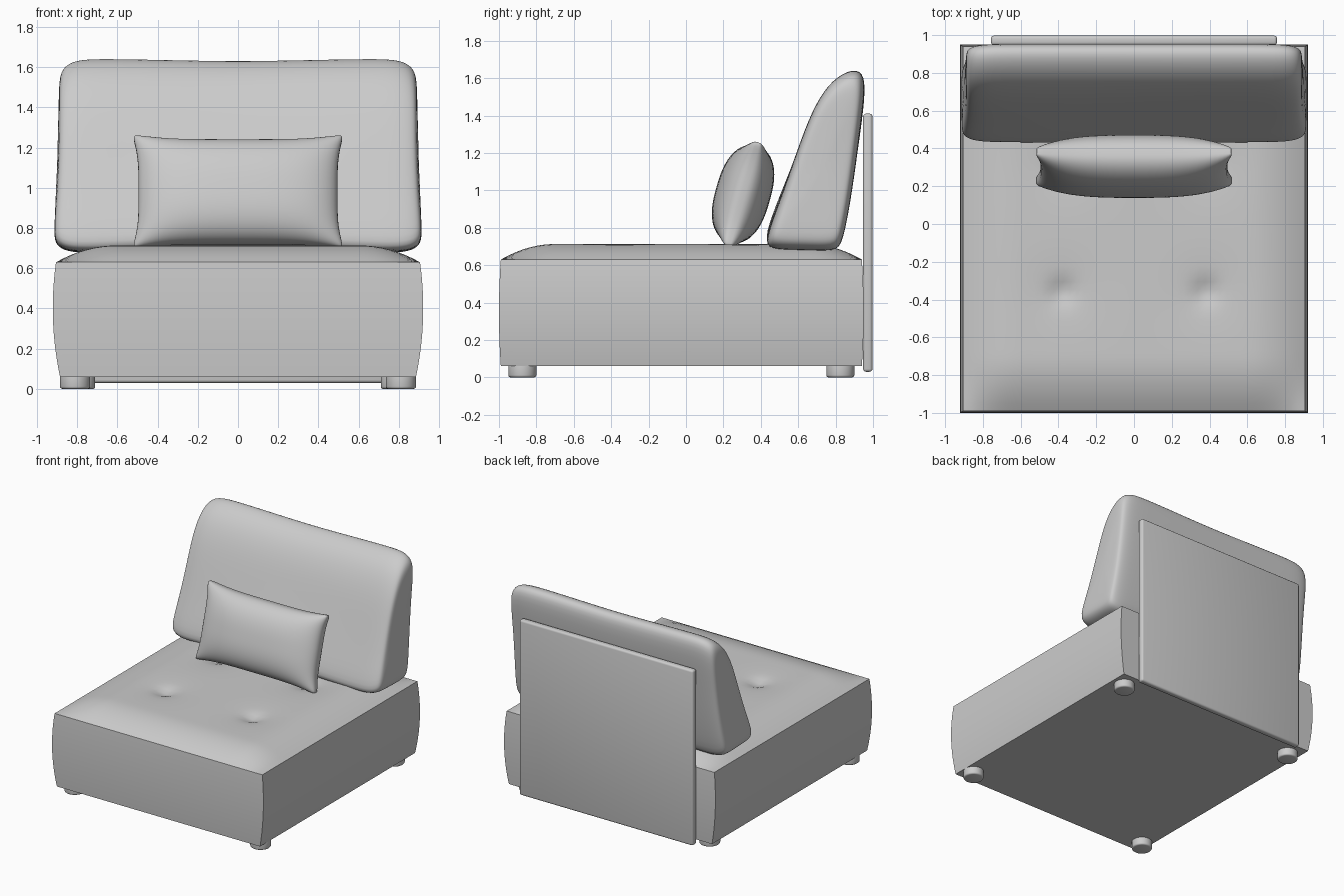
import bpy, bmesh, math
from mathutils import Matrix, Vector

old = bpy.data.objects.get("Cube")
if old:
    bpy.data.objects.remove(old, do_unlink=True)

grey = bpy.data.materials.new("light grey fabric")
grey.use_nodes = True
grey.diffuse_color = (0.6, 0.6, 0.6, 1)
grey.node_tree.nodes["Principled BSDF"].inputs["Base Color"].default_value = (0.6, 0.6, 0.6, 1)


def finish(name, bm, angle=40, subsurf=0):
    """Turn a bmesh into a smooth shaded object."""
    bmesh.ops.recalc_face_normals(bm, faces=bm.faces)
    mesh = bpy.data.meshes.new(name)
    bm.to_mesh(mesh)
    bm.free()
    mesh.materials.append(grey)
    ob = bpy.data.objects.new(name, mesh)
    bpy.context.collection.objects.link(ob)
    if subsurf:
        mod = ob.modifiers.new("Smooth", 'SUBSURF')
        mod.levels = mod.render_levels = subsurf
    bpy.ops.object.select_all(action='DESELECT')
    ob.select_set(True)
    bpy.context.view_layer.objects.active = ob
    bpy.ops.object.shade_smooth_by_angle(angle=math.radians(angle))
    return ob


def unit_box(cuts=0):
    """Cube from -1 to 1, optionally divided into a fine grid."""
    bm = bmesh.new()
    bmesh.ops.create_cube(bm, size=2)
    if cuts:
        bmesh.ops.subdivide_edges(bm, edges=bm.edges, cuts=cuts, use_grid_fill=True)
    return bm


def ease(d, width):
    return 1 - (1 - min(max(d / width, 0), 1)) ** 2


# Seat: domed, tufted top and bulging sides
BASE, EDGE, CROWN = 0.06, 0.63, 0.083
bm = unit_box(cuts=47)
for v in bm.verts:
    u, w, t = v.co.x, v.co.y, (v.co.z + 1) / 2
    side = 0.885 + 0.02 * t + 0.1 * t * (1 - t)
    x = u * side
    y = -0.025 + w * (0.965 + 0.04 * t * (1 - t))
    dome = CROWN * ease(1 - abs(u), 0.33) * ease(1 - abs(w), 0.3)
    for by in (-0.36, 0.31):
        r2 = (abs(x) - 0.38) ** 2 + (y - by) ** 2
        dome -= 0.03 * math.exp(-r2 / 0.004) + 0.012 * math.exp(-r2 / 0.03)
    v.co = (x, y, BASE + (EDGE - BASE) * t + dome * t ** 3)
finish("seat", bm)

# Backrest cushion: wedge profile swept across the width with puffed ends
profile = [(0.42, 0.74), (0.44, 0.685), (0.62, 0.685), (0.80, 0.675), (0.84, 0.72),
           (0.89, 1.0), (0.93, 1.3), (0.965, 1.57), (0.935, 1.645), (0.86, 1.64),
           (0.76, 1.57), (0.67, 1.42), (0.59, 1.2), (0.50, 0.95)]
mid = Vector((0.73, 1.1))
sections = [(0.925, 0.6), (0.92, 0.82), (0.895, 0.92), (0.83, 0.985), (0.7, 1.0), (0.35, 1.0)]
sections = [(-x, s) for x, s in sections] + [(0, 1.0)] + sections[::-1]
bm = bmesh.new()
rings = []
for x, s in sections:
    ring = []
    for y, z in profile:
        p = mid + (Vector((y, z)) - mid) * s
        high = (p.y - 0.7) / 0.95
        zz = p.y + 0.02 * (abs(x) - 0.6) * (1 if high > 0.5 else -2)
        waist = 1 - 0.03 * high - 0.02 * math.sin(math.pi * min(max(high, 0), 1))
        ring.append(bm.verts.new((x * waist, p.x, zz)))
    rings.append(ring)
n = len(profile)
for a, b in zip(rings, rings[1:]):
    for i in range(n):
        bm.faces.new((a[i], a[(i + 1) % n], b[(i + 1) % n], b[i]))
for ring in (rings[0], rings[-1]):
    bm.faces.new(ring)
finish("backrest_cushion", bm, angle=80, subsurf=2)

# Throw pillow: pinched outline, thick middle, leaning back
bm = bmesh.new()
bmesh.ops.create_cube(bm, size=2)
bmesh.ops.subdivide_edges(bm, edges=[e for e in bm.edges if abs(e.verts[0].co.y - e.verts[1].co.y) < 0.1],
                          cuts=31, use_grid_fill=True)
for v in bm.verts:
    u = math.sin(v.co.x * math.pi / 2)
    w = math.sin(v.co.z * math.pi / 2)
    thick = 0.012 + 0.135 * math.sqrt(max(0, (1 - u ** 4) * (1 - abs(w) ** 2.6))) * (1 - 0.15 * u * u)
    corner = 1 - 0.05 * (u * w) ** 12
    v.co = (0.495 * u * (1 + 0.09 * w ** 4) * corner,
            v.co.y * thick,
            0.265 * w * (1 + 0.14 * u ** 4) * corner)
bm.transform(Matrix.Translation((0, 0.305, 0.98)) @ Matrix.Rotation(math.radians(-16), 4, 'X'))
finish("throw_pillow", bm, angle=80)

# Back panel: thin board with softened edges
bm = unit_box()
bm.transform(Matrix.Translation((0, 0.972, 0.72)) @ Matrix.Diagonal((0.757, 0.025, 0.69, 1)))
bmesh.ops.bevel(bm, geom=bm.edges[:], offset=0.015, segments=3, profile=0.5, affect='EDGES')
finish("back_panel", bm)

# Feet: short rounded discs
for end, fx, fy in (("front", 0.81, -0.875), ("rear", 0.785, 0.825)):
    for side, sx in (("left", 1), ("right", -1)):
        bm = bmesh.new()
        bmesh.ops.create_cone(bm, cap_ends=True, segments=32, radius1=0.075, radius2=0.075, depth=0.09)
        rims = [e for e in bm.edges if abs(e.verts[0].co.z - e.verts[1].co.z) < 0.01]
        bmesh.ops.bevel(bm, geom=rims, offset=0.012, segments=3, profile=0.5, affect='EDGES')
        bm.transform(Matrix.Translation((sx * fx, fy, 0.045)))
        finish(f"{end}_{side}_foot", bm)
